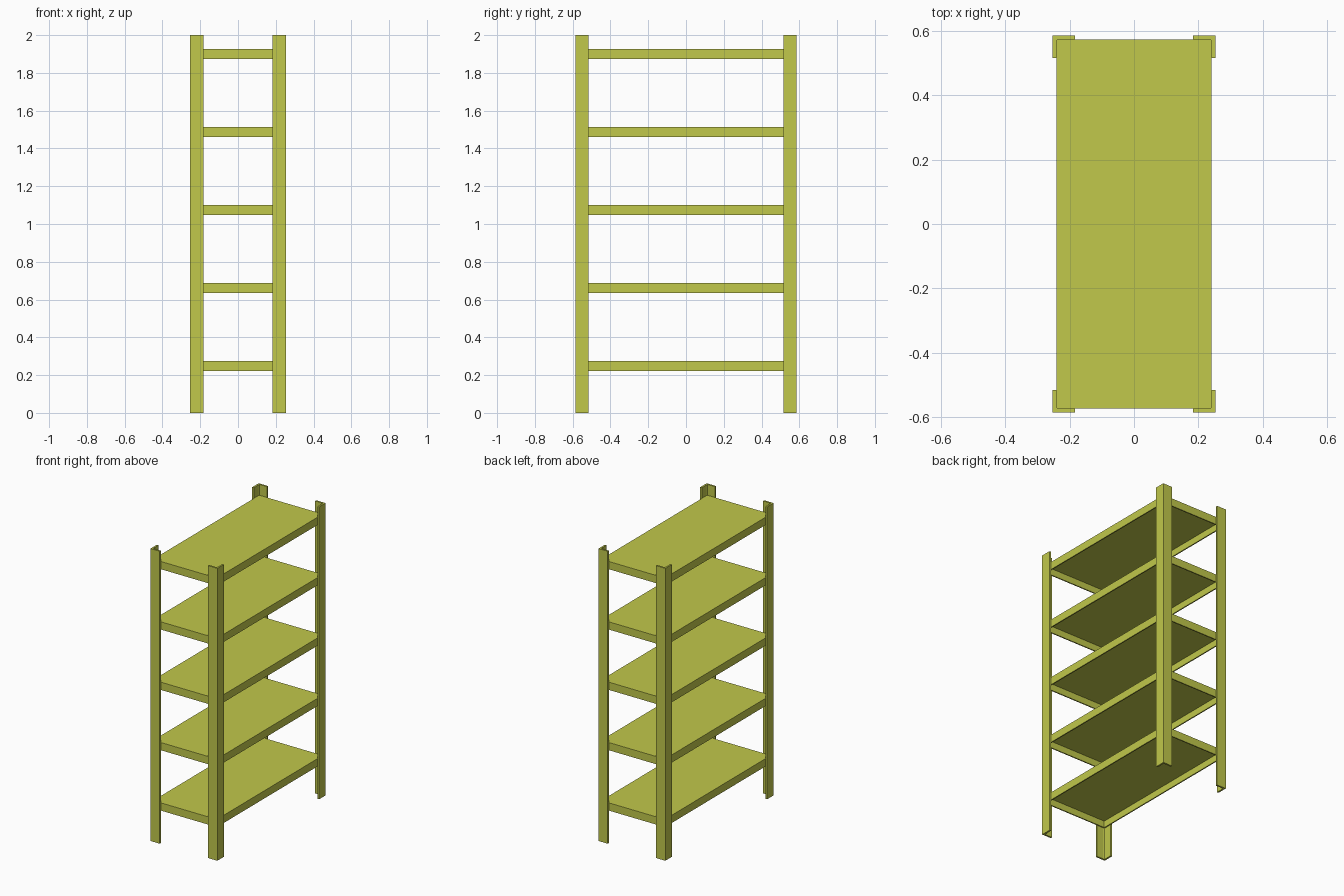
import bpy
import bmesh
from mathutils import Matrix, Vector

default = bpy.data.objects.get("Cube")
if default:
    bpy.data.objects.remove(default, do_unlink=True)

# Overall sizes
HALF_X, HALF_Y, HEIGHT = 0.253, 0.585, 2.0
ARM, METAL, FILLET = 0.07, 0.012, 0.008
SHELF_DEPTH, SHEET = 0.053, 0.008
FIRST_SHELF, SPACING, SHELF_COUNT = 0.222, 0.4128, 5

# Painted metal
paint = bpy.data.materials.new("olive_yellow_paint")
paint.use_nodes = True
colour = (0.533, 0.578, 0.07, 1.0)
paint.diffuse_color = colour
paint.node_tree.nodes["Principled BSDF"].inputs["Base Color"].default_value = colour


def finish(name, bm):
    bmesh.ops.recalc_face_normals(bm, faces=bm.faces)
    mesh = bpy.data.meshes.new(name)
    bm.to_mesh(mesh)
    bm.free()
    mesh.materials.append(paint)
    obj = bpy.data.objects.new(name, mesh)
    bpy.context.collection.objects.link(obj)
    return obj


def corner_post(name, sx, sy):
    """L-shaped angle iron with a small fillet in its inner corner."""
    inner = METAL + FILLET
    mid = METAL + FILLET * 0.3
    profile = [(0, 0), (ARM, 0), (ARM, METAL), (inner, METAL), (mid, mid),
               (METAL, inner), (METAL, ARM), (0, ARM)]
    bm = bmesh.new()
    verts = [bm.verts.new((sx * (HALF_X - u), sy * (HALF_Y - v), 0))
             for u, v in profile]
    base = bm.faces.new(verts)
    top = bmesh.ops.extrude_face_region(bm, geom=[base], use_keep_orig=True)["geom"]
    bmesh.ops.translate(bm, vec=(0, 0, HEIGHT),
                        verts=[g for g in top if isinstance(g, bmesh.types.BMVert)])
    return finish(name, bm)


def shelf(name, z):
    """Folded sheet tray, hollow from below."""
    bm = bmesh.new()
    size = Vector((2 * (HALF_X - METAL), 2 * (HALF_Y - METAL), SHELF_DEPTH))
    place = Matrix.Translation((0, 0, z + SHELF_DEPTH / 2))
    bmesh.ops.create_cube(bm, size=1, matrix=place @ Matrix.Diagonal(size.to_4d()))
    under = min(bm.faces, key=lambda f: f.calc_center_median().z)
    bmesh.ops.inset_region(bm, faces=[under], thickness=SHEET, use_even_offset=True)
    hollow = bmesh.ops.extrude_discrete_faces(bm, faces=[under])["faces"][0]
    bmesh.ops.translate(bm, vec=(0, 0, SHELF_DEPTH - SHEET), verts=hollow.verts)
    return finish(name, bm)


# Four corner posts
for depth_name, sy in (("front", -1), ("back", 1)):
    for side_name, sx in (("right", -1), ("left", 1)):
        corner_post(f"{depth_name}_{side_name}_post", sx, sy)

# Evenly spaced shelves
for i in range(SHELF_COUNT):
    shelf(f"shelf_{i + 1}", FIRST_SHELF + i * SPACING)
